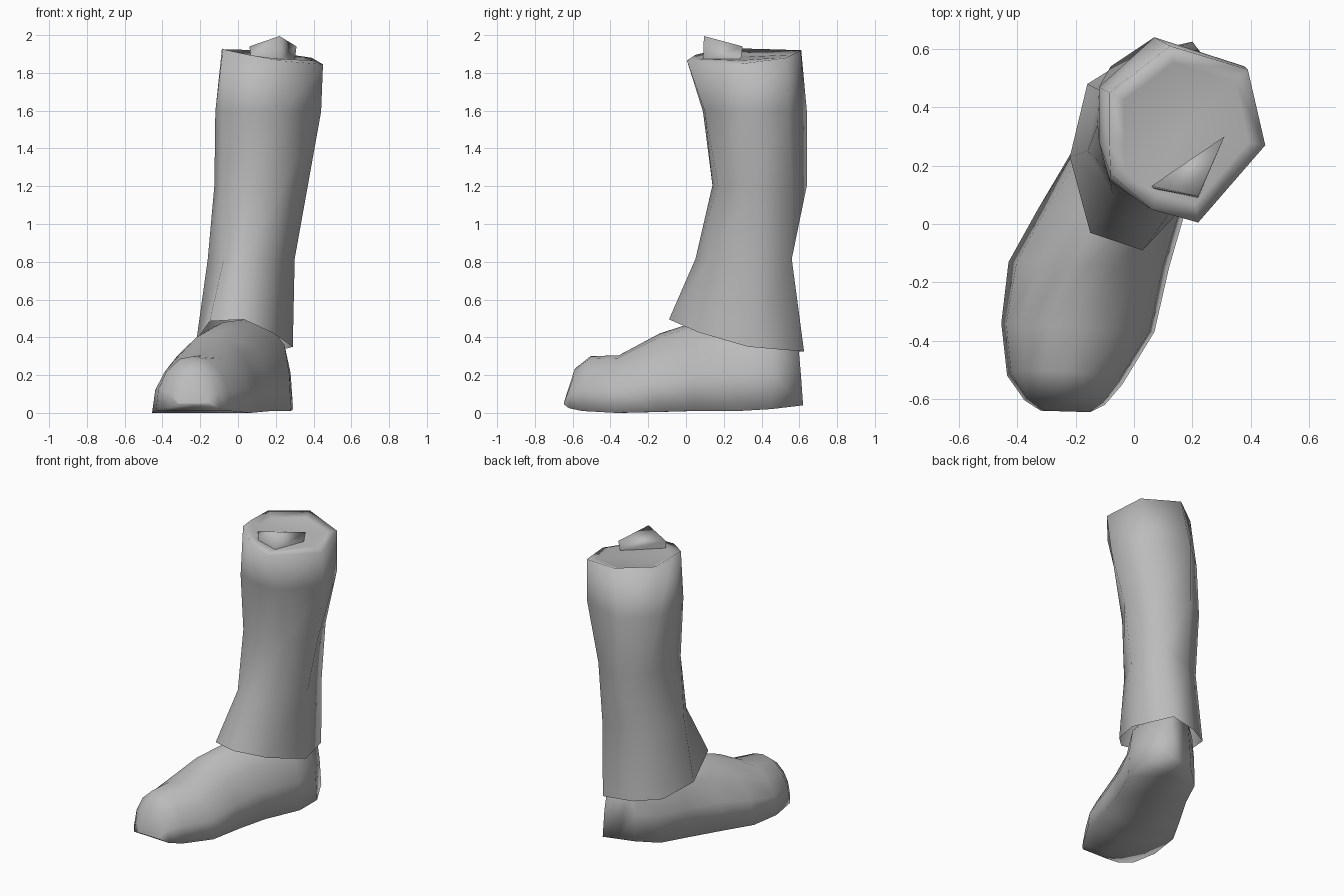
import bpy
import math

if "Cube" in bpy.data.objects:
    bpy.data.objects.remove(bpy.data.objects["Cube"])

grey = bpy.data.materials.new("plain_grey")
grey.diffuse_color = (0.5, 0.5, 0.5, 1)
grey.use_nodes = True
grey.node_tree.nodes["Principled BSDF"].inputs["Base Color"].default_value = grey.diffuse_color


def loft(name, rings, extra_faces, extra_verts=()):
    """Skin a stack of equal rings, then add the listed end faces."""
    n = len(rings[0])
    verts = [p for r in rings for p in r] + list(extra_verts)
    faces = []
    for i in range(len(rings) - 1):
        for j in range(n):
            k = (j + 1) % n
            faces.append((i * n + j, i * n + k, (i + 1) * n + k, (i + 1) * n + j))
    mesh = bpy.data.meshes.new(name)
    mesh.from_pydata(verts, [], faces + extra_faces)
    mesh.materials.append(grey)
    obj = bpy.data.objects.new(name, mesh)
    bpy.context.collection.objects.link(obj)
    bpy.ops.object.select_all(action='DESELECT')
    obj.select_set(True)
    bpy.context.view_layer.objects.active = obj
    return obj


def finish(obj, angle):
    bpy.ops.object.mode_set(mode='EDIT')
    bpy.ops.mesh.select_all(action='SELECT')
    bpy.ops.mesh.normals_make_consistent(inside=False)
    bpy.ops.object.mode_set(mode='OBJECT')
    bpy.ops.object.shade_smooth_by_angle(angle=math.radians(angle))


# Trouser leg: eight-sided rings from the slanted hem to the uneven top
hem = [(-.15, -.03, .49), (.03, -.09, .5), (.18, .07, .43), (.29, .33, .355),
       (.2, .625, .33), (.0, .58, .33), (-.16, .48, .35), (-.22, .23, .39)]
ankle = [(-.075, .105), (.04, .05), (.19, .13), (.3, .33),
         (.25, .56), (.03, .56), (-.12, .46), (-.16, .25)]
calf = [(-.085, .18), (.07, .14), (.24, .17), (.37, .35),
        (.28, .56), (.07, .64), (-.08, .54), (-.125, .34)]
knee = [(-.085, .15), (.07, .09), (.24, .1), (.44, .3),
        (.38, .54), (.07, .64), (-.12, .47), (-.12, .28)]
rim = [(-.08, .17, 1.93), (.06, .05, 1.9), (.22, .005, 1.87), (.45, .27, 1.85),
       (.39, .53, 1.885), (.125, .61, 1.925), (-.085, .45, 1.93), (-.085, .27, 1.935)]
cx, cy = .17, .32
cap = [(x + (cx - x) * .2, y + (cy - y) * .2, z + (1.885 - z) * .6) for x, y, z in rim]
rings = [hem]
for pts, z in ((ankle, .82), (calf, 1.21), (knee, 1.6)):
    rings.append([(x, y, z) for x, y in pts])
rings += [rim, cap]
centre = len(rings) * 8
leg = loft("trouser_leg", rings,
           [(40 + j, 40 + (j + 1) % 8, centre) for j in range(8)], [(cx, cy, 1.89)])
finish(leg, 130)

# Pointed flap standing on the top, with its folded sides
flap = loft("top_flap", [[(.06, .13, 1.945), (.31, .3, 1.945), (.22, .095, 2.0)],
                         [(.07, .12, 1.88), (.3, .29, 1.87), (.22, .09, 1.87)]],
            [(0, 1, 2)])
finish(flap, 130)

# Shoe stations, toe to heel:
# left xy, right xy, bottom, top, left inset, right inset, lean
stations = [(-.32, -.64, -.15, -.645, .05, .07, .12, .12, 0),
            (-.375, -.605, -.1, -.62, .03, .24, .14, .14, .025),
            (-.435, -.52, -.04, -.55, .015, .305, .14, .14, .03),
            (-.455, -.34, .07, -.37, .005, .31, .13, .13, 0),
            (-.43, -.13, .12, -.15, .01, .425, .2, .16, 0),
            (-.33, .05, .175, .04, .015, .485, .22, .16, 0),
            (-.2, .27, .28, .28, .015, .5, .08, .07, 0),
            (-.12, .45, .292, .45, .025, .5, .05, .13, 0),
            (.0, .56, .205, .62, .045, .5, .05, .08, -.03)]
shoe_rings = []
for lx, ly, rx, ry, bottom, top, kl, kr, lean in stations:
    def side(k):
        return [(0, 0), (k * .25, .4), (k, .72), (k + .18, .95)]
    section = (side(kl) + [(.5, 1)]
               + [(1 - u, v) for u, v in reversed(side(kr))] + [(.5, 0)])
    shoe_rings.append([(lx + (rx - lx) * u, ly + (ry - ly) * u + lean * v,
                        bottom + (top - bottom) * v) for u, v in section])
n = len(shoe_rings[0])
last = (len(stations) - 1) * n
shoe = loft("shoe", shoe_rings,
            [tuple(range(n)), tuple(range(last, last + n))])
finish(shoe, 100)

# Rest the sole exactly on the ground
low = min(v.co.z for v in shoe.data.vertices)
for obj in (leg, flap, shoe):
    obj.location.z -= low
